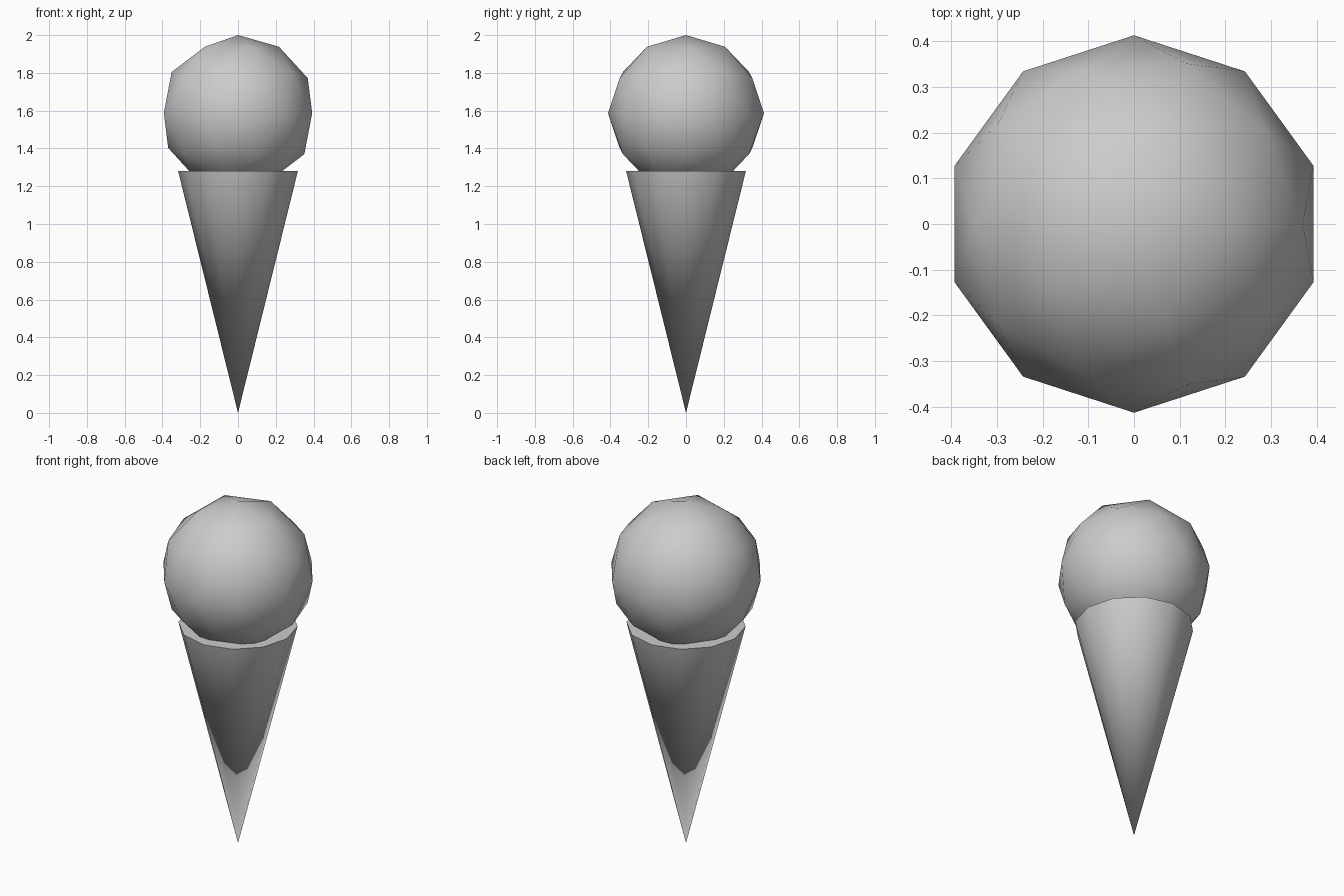
import bpy
import math

if "Cube" in bpy.data.objects:
    bpy.data.objects.remove(bpy.data.objects["Cube"])

CONE_HEIGHT = 1.28
CONE_RADIUS = 0.317
SCOOP_RADIUS = 0.413


def finish(name):
    """Name the active object and smooth it, keeping hard edges sharp."""
    obj = bpy.context.object
    obj.name = name
    bpy.ops.object.shade_smooth_by_angle(angle=math.radians(35))
    return obj


# Wafer cone: point down, closed flat top
bpy.ops.mesh.primitive_cone_add(vertices=12, radius1=0, radius2=CONE_RADIUS,
                                depth=CONE_HEIGHT,
                                location=(0, 0, CONE_HEIGHT / 2))
finish("wafer_cone")

# Ice cream scoop: low-poly ball sunk into the cone
bpy.ops.mesh.primitive_ico_sphere_add(subdivisions=2, radius=SCOOP_RADIUS,
                                      location=(0, 0, 2 - SCOOP_RADIUS))
finish("ice_cream_scoop")
